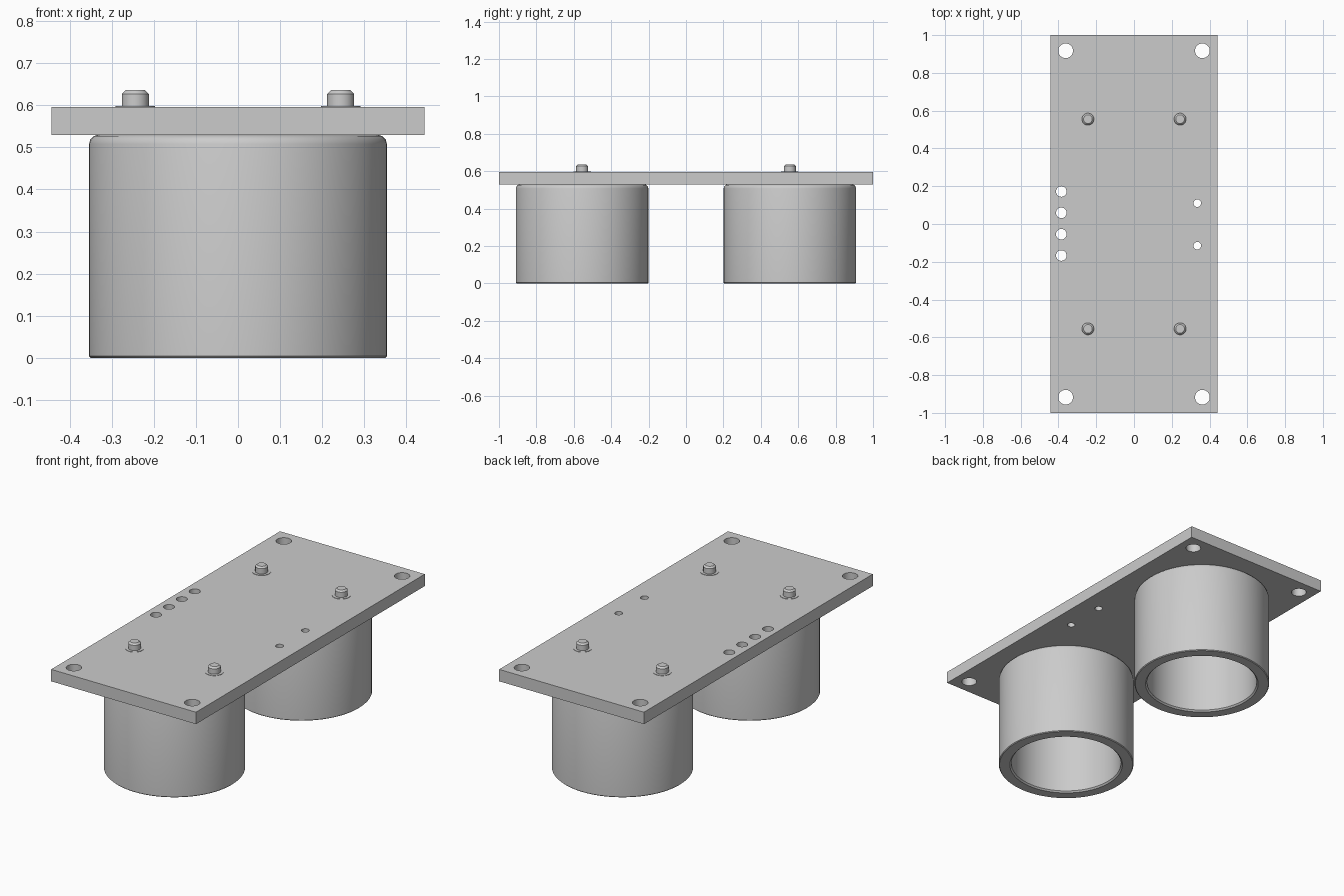
import bpy, bmesh, math
from mathutils import Matrix

cube = bpy.data.objects.get("Cube")
if cube:
    bpy.data.objects.remove(cube, do_unlink=True)

HALF_X, HALF_Y = 0.443, 1.0
BOARD_LOW, BOARD_TOP = 0.53, 0.596
CAN_Y, PIN_X = 0.555, 0.244

grey = bpy.data.materials.new("light_grey")
grey.use_nodes = True
colour = (0.6, 0.6, 0.6, 1)
grey.diffuse_color = colour
grey.node_tree.nodes["Principled BSDF"].inputs["Base Color"].default_value = colour


def finish(name, bm):
    """Turn a bmesh into a named grey object."""
    mesh = bpy.data.meshes.new(name)
    bmesh.ops.recalc_face_normals(bm, faces=bm.faces)
    bm.to_mesh(mesh)
    bm.free()
    mesh.materials.append(grey)
    obj = bpy.data.objects.new(name, mesh)
    bpy.context.collection.objects.link(obj)
    return obj


def smooth(obj):
    bpy.ops.object.select_all(action="DESELECT")
    obj.select_set(True)
    bpy.context.view_layer.objects.active = obj
    bpy.ops.object.shade_smooth_by_angle(angle=math.radians(30))


def lathe(name, profile, x, y, steps=64):
    """Spin a (radius, height) profile round a vertical axis."""
    bm = bmesh.new()
    verts = [bm.verts.new((r, 0, z)) for r, z in profile]
    edges = [bm.edges.new(pair) for pair in zip(verts, verts[1:])]
    bmesh.ops.spin(bm, geom=verts + edges, cent=(0, 0, 0), axis=(0, 0, 1),
                   angle=math.tau, steps=steps)
    bmesh.ops.remove_doubles(bm, verts=bm.verts, dist=0.0001)
    bmesh.ops.translate(bm, verts=bm.verts, vec=(x, y, 0))
    obj = finish(name, bm)
    smooth(obj)
    return obj


# Circuit board
bm = bmesh.new()
bmesh.ops.create_cube(bm, size=1)
bmesh.ops.scale(bm, verts=bm.verts, vec=(2 * HALF_X, 2 * HALF_Y, BOARD_TOP - BOARD_LOW))
bmesh.ops.translate(bm, verts=bm.verts, vec=(0, 0, (BOARD_TOP + BOARD_LOW) / 2))
board = finish("circuit_board", bm)

# Mounting, connector and small component holes
holes = [(sx * 0.362, sy * 0.917, 0.039) for sx in (-1, 1) for sy in (-1, 1)]
holes += [(-0.385, 0.172 - 0.113 * i, 0.028) for i in range(4)]
holes += [(0.335, y, 0.02) for y in (0.11, -0.115)]
bm = bmesh.new()
for x, y, r in holes:
    bmesh.ops.create_cone(bm, cap_ends=True, segments=32, radius1=r, radius2=r, depth=0.3,
                          matrix=Matrix.Translation((x, y, BOARD_LOW)))
cutter = finish("hole_cutter", bm)
cutter.hide_render = True

bpy.context.view_layer.objects.active = board
cut = board.modifiers.new("holes", "BOOLEAN")
cut.operation, cut.solver, cut.object = "DIFFERENCE", "EXACT", cutter
bpy.ops.object.modifier_apply(modifier=cut.name)
bpy.data.objects.remove(cutter, do_unlink=True)
smooth(board)

# Open cans below, solder pins and thin solder pads above
can_profile = [(0, 0.53), (0.332, 0.53), (0.343, 0.527), (0.351, 0.519), (0.354, 0.508),
               (0.354, 0.004), (0.35, 0), (0.296, 0), (0.288, 0.008), (0.288, 0.5), (0, 0.5)]
pin_profile = [(0, 0.57), (0.032, 0.57), (0.032, 0.627), (0.023, 0.636), (0, 0.636)]
pad_profile = [(0.03, 0.598), (0.047, 0.598), (0.047, 0.594)]

for end, y in (("front", -CAN_Y), ("back", CAN_Y)):
    lathe(f"{end}_can", can_profile, 0, y, 96)
    for side, x in (("right", -PIN_X), ("left", PIN_X)):
        lathe(f"{end}_{side}_pin", pin_profile, x, y, 32)
        lathe(f"{end}_{side}_pad", pad_profile, x, y, 32)
